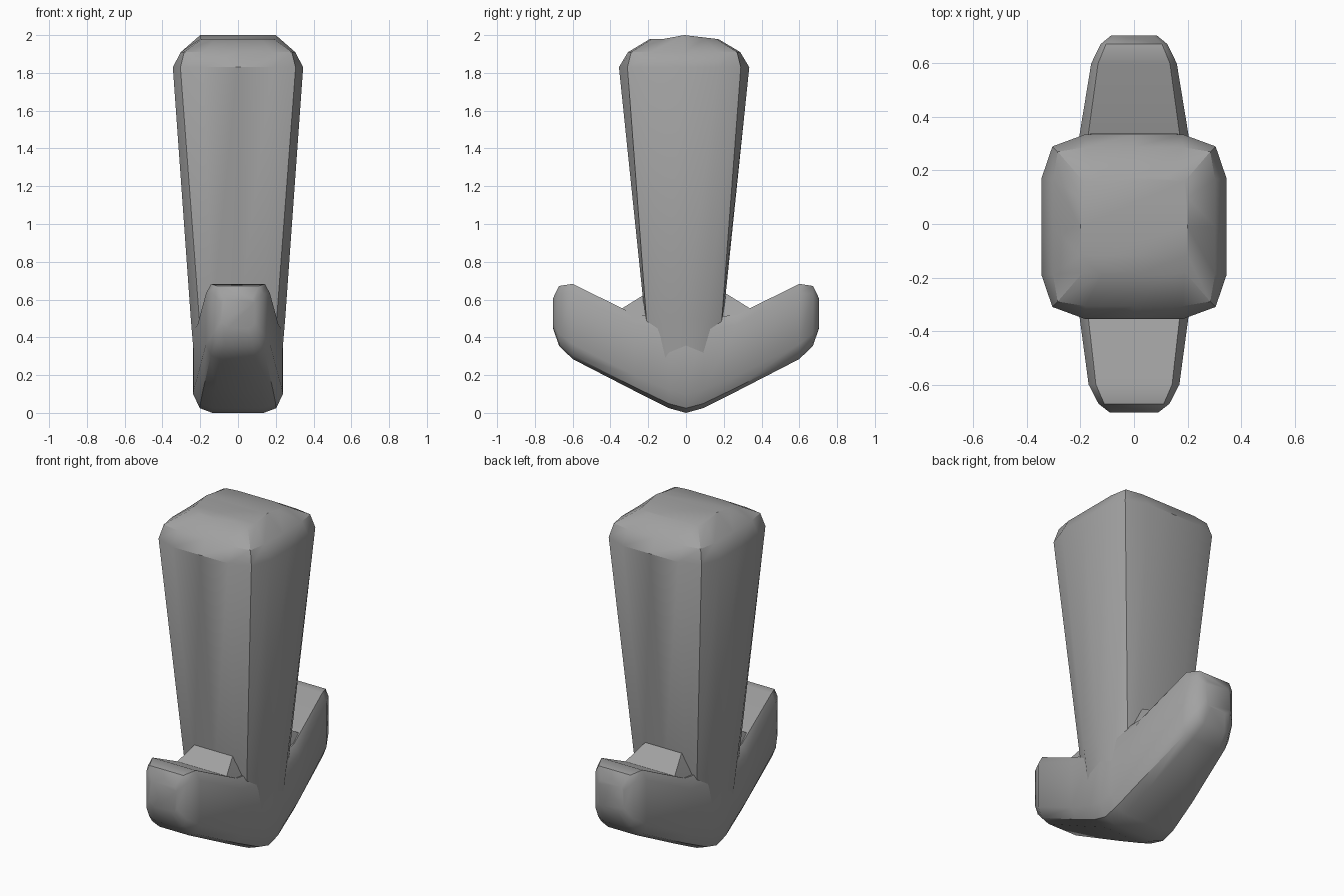
import bpy, bmesh
from math import radians

cube = bpy.data.objects.get("Cube")
if cube:
    bpy.data.objects.remove(cube, do_unlink=True)

GREY = (0.36, 0.36, 0.36, 1)
mat = bpy.data.materials.new("plain grey")
mat.use_nodes = True
mat.diffuse_color = GREY
mat.node_tree.nodes["Principled BSDF"].inputs["Base Color"].default_value = GREY


def finish(name, bm, angle):
    bmesh.ops.recalc_face_normals(bm, faces=bm.faces)
    mesh = bpy.data.meshes.new(name)
    bm.to_mesh(mesh)
    bm.free()
    mesh.materials.append(mat)
    obj = bpy.data.objects.new(name, mesh)
    bpy.context.collection.objects.link(obj)
    bpy.ops.object.select_all(action="DESELECT")
    obj.select_set(True)
    bpy.context.view_layer.objects.active = obj
    bpy.ops.object.shade_smooth_by_angle(angle=radians(angle))
    return obj


def loft(bm, rings):
    """Skin a list of equal-length closed rings and cap both ends."""
    rows = [[bm.verts.new(p) for p in ring] for ring in rings]
    for a, b in zip(rows, rows[1:]):
        for i in range(len(a)):
            j = (i + 1) % len(a)
            bm.faces.new((a[i], a[j], b[j], b[i]))
    return rows


# Tapered post: four-sided with bulged sides
def post_ring(z, sx, sy, cx, cy, flat, crown=0.0):
    fx, fy = sx * flat, sy * flat
    quarter = [(sx, fy), (cx, cy), (fx, sy)]
    ring = quarter + [(0, sy)] + [(-x, y) for x, y in reversed(quarter)] + [(-sx, 0)]
    ring += [(-x, -y) for x, y in quarter] + [(0, -sy)]
    ring += [(x, -y) for x, y in reversed(quarter)] + [(sx, 0)]
    return [(x, y - 0.01, z + (crown if abs(y) < 0.01 else 0)) for x, y in ring]


bm = bmesh.new()
rows = loft(bm, [
    post_ring(0.2, 0.225, 0.17, 0.18, 0.16, 0.55),
    post_ring(0.5, 0.25, 0.207, 0.205, 0.2, 0.55),
    post_ring(1.83, 0.345, 0.345, 0.305, 0.3, 0.53),
    post_ring(1.91, 0.303, 0.297, 0.285, 0.28, 0.6),
    post_ring(1.98, 0.2, 0.18, 0.19, 0.17, 0.6, 0.02),
])
bm.faces.new(rows[0])
# The cap is split along its ridge so that it crowns in the middle
top = rows[-1]
bm.faces.new(top[:8] + top[15:])
bm.faces.new(top[7:16])
finish("post", bm, 32)


# Crossbar: two upswept arms meeting at a keel
def arm_ring(y, low, high, w):
    h = high - low
    half = [(0.57 * w, low), (0.85 * w, low + 0.05 * h), (w, low + 0.2 * h),
            (w, high - 0.13 * h), (0.84 * w, high)]
    return [(x, y, z) for x, z in half] + [(-x, y, z) for x, z in reversed(half)]


ARM = [(0.09, 0.025, 0.5, 0.235), (0.27, 0.115, 0.52, 0.214),
       (0.6, 0.285, 0.683, 0.16), (0.672, 0.355, 0.672, 0.125),
       (0.705, 0.45, 0.605, 0.085)]
bm = bmesh.new()
rings = [arm_ring(-y, a, b, w * 1.06 if y > 0.5 else w) for y, a, b, w in reversed(ARM)]
rings += [arm_ring(0, 0, 0.5, 0.238)] + [arm_ring(*row) for row in ARM]
rows = loft(bm, rings)
bm.faces.new(rows[0])
bm.faces.new(rows[-1])
finish("arms", bm, 40)


# Small fillets where the arms meet the post
PROFILE = [(0.19, 0.63, 0.12), (0.215, 0.63, 0.12), (0.26, 0.56, 0.13),
           (0.33, 0.553, 0.14), (0.36, 0.54, 0.17), (0.27, 0.48, 0.185), (0.19, 0.48, 0.19)]
for name, side in (("front_fillet", -1), ("back_fillet", 1)):
    bm = bmesh.new()
    for y, z, w in PROFILE:
        for x in (-w, w):
            bm.verts.new((x, side * y, z))
    bmesh.ops.convex_hull(bm, input=bm.verts)
    finish(name, bm, 20)
